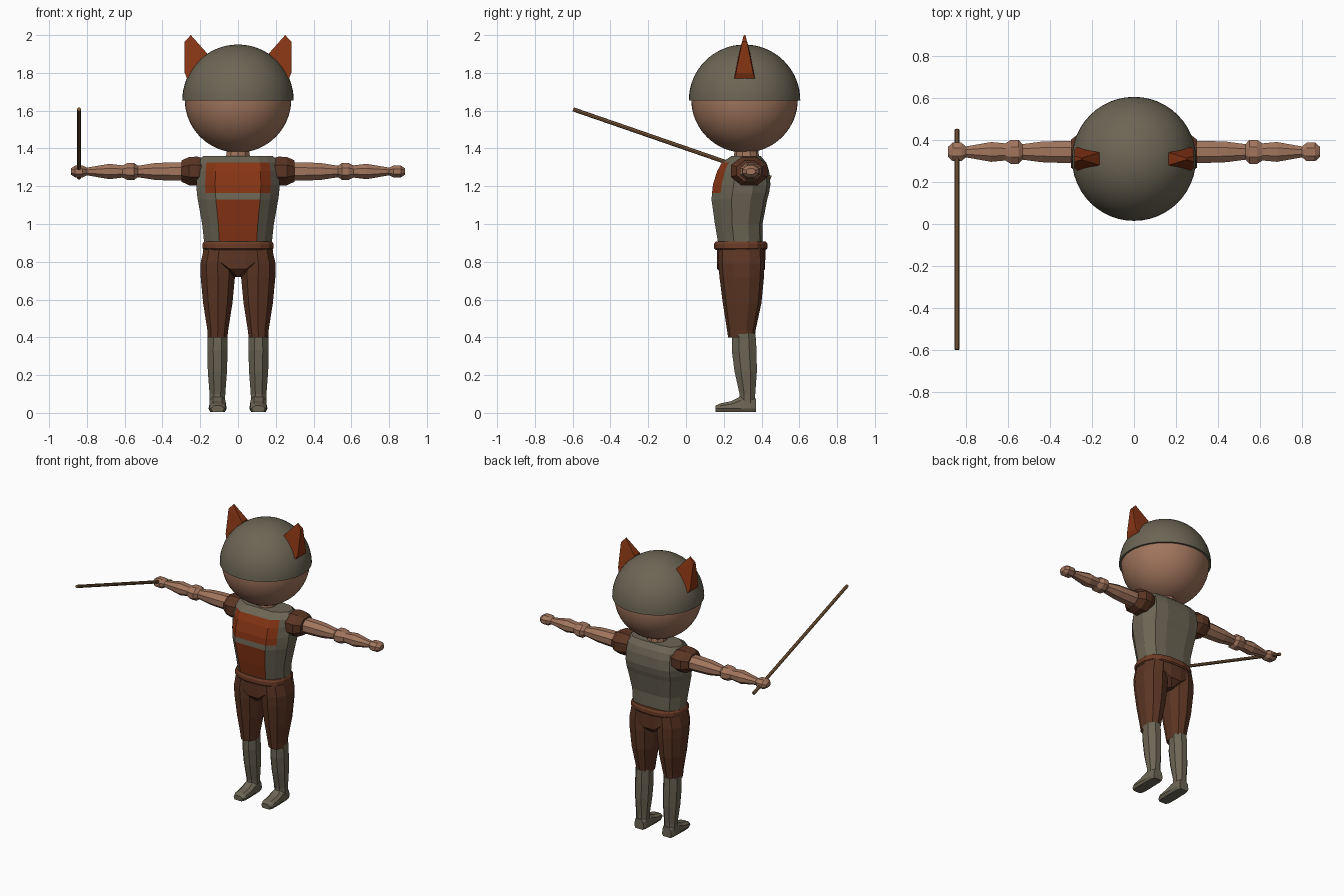
import bpy, bmesh, math
from mathutils import Vector

if "Cube" in bpy.data.objects:
    bpy.data.objects.remove(bpy.data.objects["Cube"])

YC = 0.31  # depth of the body axis


def material(name, rgb):
    m = bpy.data.materials.new(name)
    m.diffuse_color = (*rgb, 1)
    m.use_nodes = True
    m.node_tree.nodes["Principled BSDF"].inputs["Base Color"].default_value = m.diffuse_color
    return m


SKIN = material("skin", (0.36, 0.18, 0.11))
GREY = material("grey cloth", (0.15, 0.132, 0.09))
RUST = material("rust plate", (0.24, 0.035, 0.007))
BROWN = material("brown trousers", (0.105, 0.036, 0.017))
BELT = material("belt leather", (0.15, 0.045, 0.02))
WOOD = material("wood", (0.22, 0.115, 0.05))


def finish(name, bm, *mats):
    bmesh.ops.recalc_face_normals(bm, faces=bm.faces)
    me = bpy.data.meshes.new(name)
    bm.to_mesh(me)
    bm.free()
    ob = bpy.data.objects.new(name, me)
    bpy.context.collection.objects.link(ob)
    for m in mats:
        me.materials.append(m)
    return ob


def loft(name, rings, *mats, rule=None):
    """Skin a list of equal-length point rings and cap both ends."""
    bm = bmesh.new()
    vs = [[bm.verts.new(p) for p in r] for r in rings]
    n = len(vs[0])
    for a, b in zip(vs, vs[1:]):
        for i in range(n):
            j = (i + 1) % n
            bm.faces.new((a[i], a[j], b[j], b[i]))
    bm.faces.new(vs[0])
    bm.faces.new(vs[-1])
    if rule:
        for f in bm.faces:
            f.material_index = rule(f.calc_center_median())
    return finish(name, bm, *mats)


def oval(cx, cy, z, rx, ry, n=10, power=1.0):
    """Horizontal ring; power below 1 makes it boxier."""
    pts = []
    for i in range(n):
        a = 2 * math.pi * (i + 0.5) / n
        c, s = math.cos(a), math.sin(a)
        pts.append((cx + rx * math.copysign(abs(c) ** power, c),
                    cy + ry * math.copysign(abs(s) ** power, s), z))
    return pts


def across(x, cy, cz, ry, rz, n=8):
    """Ring facing along x, for the arms."""
    return [(x, cy + ry * math.cos(2 * math.pi * (i + .5) / n),
             cz + rz * math.sin(2 * math.pi * (i + .5) / n)) for i in range(n)]


def ball(name, r, z, mat, half=False):
    bm = bmesh.new()
    bmesh.ops.create_uvsphere(bm, u_segments=48, v_segments=32, radius=r)
    if half:
        bmesh.ops.delete(bm, geom=[v for v in bm.verts if v.co.z < -0.001], context='VERTS')
        rim = [e for e in bm.edges if e.is_boundary]
        bmesh.ops.contextual_create(bm, geom=rim)
    bmesh.ops.translate(bm, verts=bm.verts, vec=(0, YC, z))
    ob = finish(name, bm, mat)
    for p in ob.data.polygons:
        p.use_smooth = len(p.vertices) < 5
    return ob


# Head, helmet and neck
ball("head", 0.282, 1.66, SKIN)
ball("helmet", 0.295, 1.655, GREY, half=True)
loft("neck", [oval(0, YC + .01, 1.32, .07, .07), oval(0, YC + .01, 1.42, .06, .06)], SKIN)

# Torso: boxy half section mirrored, front columns coloured as plates
half = [(0.55, -1), (0.79, -0.7), (1, -0.28), (1, 0.4), (0.78, 0.88), (0.4, 1)]
section = half + [(-x, y) for x, y in reversed(half)]
levels = [(0.89, .18, .17, .405), (0.91, .18, .168, .405), (1.0, .19, .153, .405),
          (1.13, .213, .135, .43), (1.165, .218, .138, .44), (1.21, .22, .143, .447),
          (1.28, .217, .165, .44), (1.325, .212, .19, .425), (1.36, .185, .24, .395)]


def plate_rule(c):
    if c.y > 0.235:
        return 0
    chest = 1.165 < c.z < 1.32 and abs(c.x) < 0.185
    belly = 0.91 < c.z < 1.13 and abs(c.x) < 0.10
    return int(chest or belly)


loft("torso", [[(x * w, (f + b) / 2 + y * (b - f) / 2, z) for x, y in section]
               for z, w, f, b in levels], GREY, RUST, rule=plate_rule)

# Belt and hips with a V-shaped lower edge
loft("belt", [oval(0, .29, .862, .18, .135, 16, .8), oval(0, .29, .87, .19, .143, 16, .8),
              oval(0, .29, .895, .19, .143, 16, .8), oval(0, .29, .908, .183, .135, 16, .8)], BELT)
hip_low = [(x, y, 0.715 + 0.14 * min(1, abs(x) / .185) ** 0.75)
           for x, y, z in oval(0, .292, 0, .188, .128, 20, .8)]
loft("hips", [oval(0, .292, .72, .025, .09, 20), hip_low,
              oval(0, .292, .875, .183, .13, 20, .8)], BROWN)

for s, side in ((-1, "left"), (1, "right")):
    # Trouser leg
    loft(side + "_trouser_leg", [oval(s * x, y, z, rx, ry, 10, .9) for x, y, z, rx, ry in (
        (.108, .293, .40, .054, .07), (.107, .293, .44, .058, .076),
        (.107, .297, .58, .081, .102), (.107, .295, .72, .095, .118),
        (.108, .293, .79, .095, .122), (.100, .293, .87, .084, .12))], BROWN)
    # Stocking from knee to ankle
    loft(side + "_stocking", [oval(s * .109, y, z, rx, ry, 8) for y, z, rx, ry in (
        (.325, .05, .044, .045), (.325, .10, .045, .045), (.316, .22, .055, .064),
        (.308, .33, .058, .071), (.305, .42, .056, .068))], GREY)
    # Shoe, lofted heel to toe
    loft(side + "_shoe", [[(s * (.108 + dx * w), y, z) for dx, z in (
        (-1, .022), (-.8, .005), (.8, .005), (1, .022), (.9, h * .75), (.5, h), (-.5, h), (-.9, h * .75))]
        for y, w, h in ((.37, .036, .075), (.345, .044, .09), (.29, .046, .088),
                        (.24, .048, .062), (.18, .046, .05), (.155, .034, .038))], GREY)
    # Sleeve cap
    loft(side + "_sleeve", [across(s * x, .335, 1.28, ry, rz) for x, ry, rz in (
        (.17, .085, .07), (.215, .105, .083), (.26, .105, .081), (.30, .072, .06))], BROWN)
    # Arm with elbow and hand swellings
    loft(side + "_arm", [across(s * x, .343, 1.278, ry, rz) for x, ry, rz in (
        (.26, .058, .053), (.36, .056, .052), (.44, .053, .048), (.53, .04, .033),
        (.55, .062, .048), (.585, .062, .048), (.612, .044, .035), (.68, .051, .044),
        (.80, .028, .022), (.822, .048, .034), (.862, .048, .034), (.885, .026, .018))], SKIN)
    # Ear as the hull of a few corners
    bm = bmesh.new()
    for x, y, z in ((.27, .055, 1.77), (.17, .035, 1.86), (.165, .03, 1.905),
                    (.282, .045, 1.80), (.282, .013, 1.965), (.25, .004, 2.0)):
        for d in (-1, 1):
            bm.verts.new((s * x, YC + d * y, z))
    bmesh.ops.convex_hull(bm, input=bm.verts)
    finish(side + "_ear", bm, RUST)

# Staff held in one hand
a, b = Vector((-.842, .45, 1.245)), Vector((-.842, -.597, 1.607))
up = Vector((1, 0, 0)).cross((b - a).normalized()) * .011
sx = Vector((.011, 0, 0))
loft("staff", [[p + sx * math.cos(t * math.pi / 4) + up * math.sin(t * math.pi / 4)
                for t in range(8)] for p in (a, b)], WOOD)
